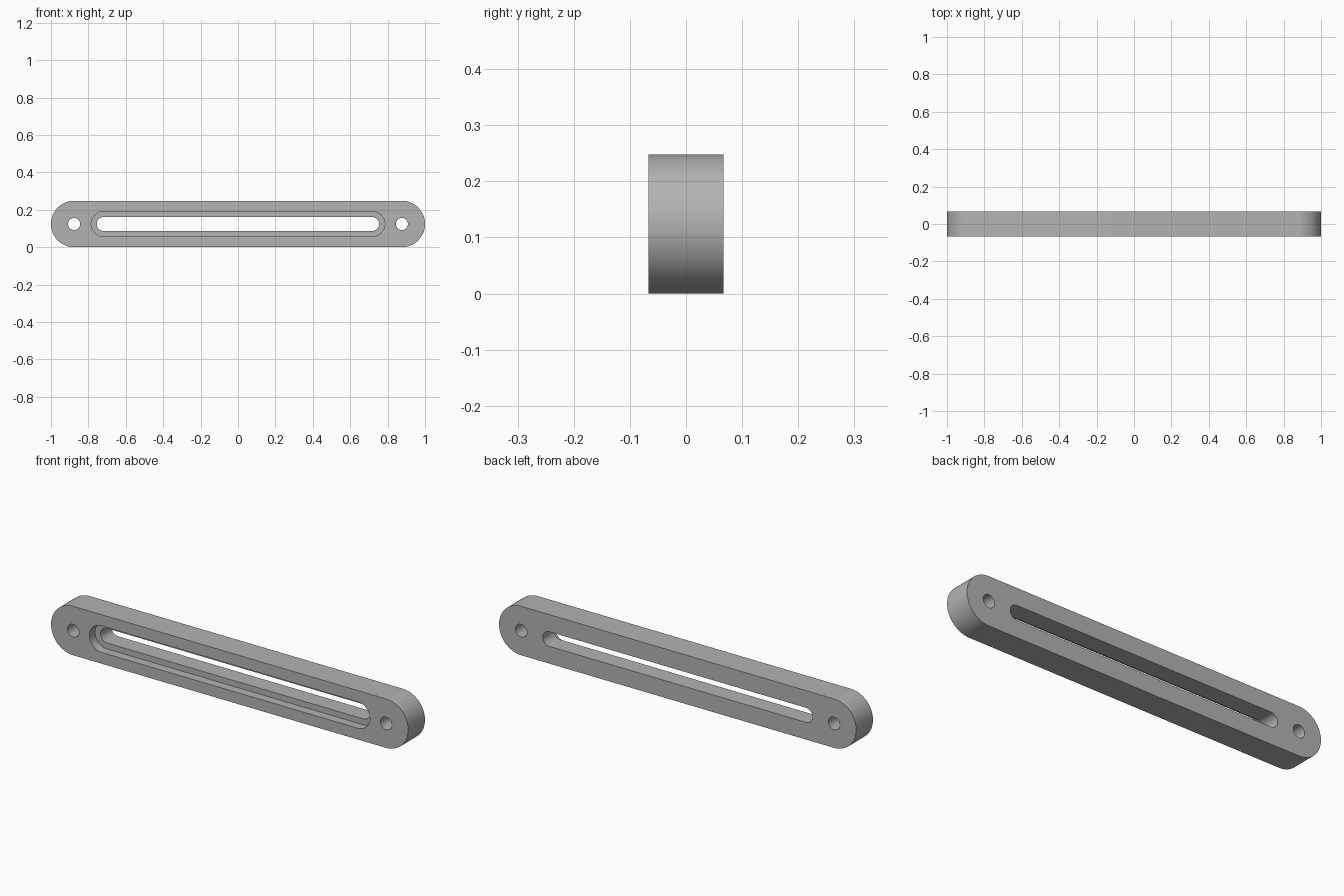
import bpy, bmesh, math

cube = bpy.data.objects.get("Cube")
if cube:
    bpy.data.objects.remove(cube, do_unlink=True)

HALF_DEPTH = 0.067
RADIUS = 0.124       # outer end radius, also the centre height
END_X = 1 - RADIUS   # centre of the rounded ends and bolt holes
SLOT_X = 0.718       # centre of the slot ends
RECESS = 0.045       # depth of the front recess

grey = bpy.data.materials.new("grey metal")
grey.use_nodes = True
colour = (0.45, 0.45, 0.45, 1)
grey.diffuse_color = colour
grey.node_tree.nodes["Principled BSDF"].inputs["Base Color"].default_value = colour


def rounded_bar(name, half_length, radius, y0, y1, x=0, steps=32):
    """Prism along y whose outline has two semicircular ends (a cylinder if half_length is 0)."""
    outline = []
    for side, start in ((1, -math.pi / 2), (-1, math.pi / 2)):
        count = steps + 1 if half_length else steps
        for i in range(count):
            a = start + math.pi * i / steps
            outline.append((x + side * half_length + radius * math.cos(a),
                            RADIUS + radius * math.sin(a)))
    bm = bmesh.new()
    face = bm.faces.new([bm.verts.new((px, y0, pz)) for px, pz in outline])
    moved = bmesh.ops.extrude_face_region(bm, geom=[face])["geom"]
    bmesh.ops.translate(bm, vec=(0, y1 - y0, 0),
                        verts=[g for g in moved if isinstance(g, bmesh.types.BMVert)])
    bmesh.ops.recalc_face_normals(bm, faces=bm.faces)
    mesh = bpy.data.meshes.new(name)
    bm.to_mesh(mesh)
    bm.free()
    mesh.materials.append(grey)
    obj = bpy.data.objects.new(name, mesh)
    bpy.context.collection.objects.link(obj)
    return obj


# Main bar
bar = rounded_bar("slotted_bar", END_X, RADIUS, -HALF_DEPTH, HALF_DEPTH)

# Through slot, front recess and the two bolt holes
cutters = [
    rounded_bar("slot_cutter", SLOT_X, 0.037, -0.2, 0.2),
    rounded_bar("recess_cutter", SLOT_X, 0.067, -0.2, -HALF_DEPTH + RECESS),
    rounded_bar("left_hole_cutter", 0, 0.032, -0.2, 0.2, END_X),
    rounded_bar("right_hole_cutter", 0, 0.032, -0.2, 0.2, -END_X),
]
bpy.ops.object.select_all(action="DESELECT")
bar.select_set(True)
bpy.context.view_layer.objects.active = bar
for cutter in cutters:
    cutter.hide_render = True
    cut = bar.modifiers.new(cutter.name, "BOOLEAN")
    cut.operation = "DIFFERENCE"
    cut.solver = "EXACT"
    cut.object = cutter
    bpy.ops.object.modifier_apply(modifier=cut.name)
    bpy.data.objects.remove(cutter, do_unlink=True)

# Smooth round walls, sharp rims
bpy.ops.object.shade_smooth_by_angle(angle=math.radians(30))
